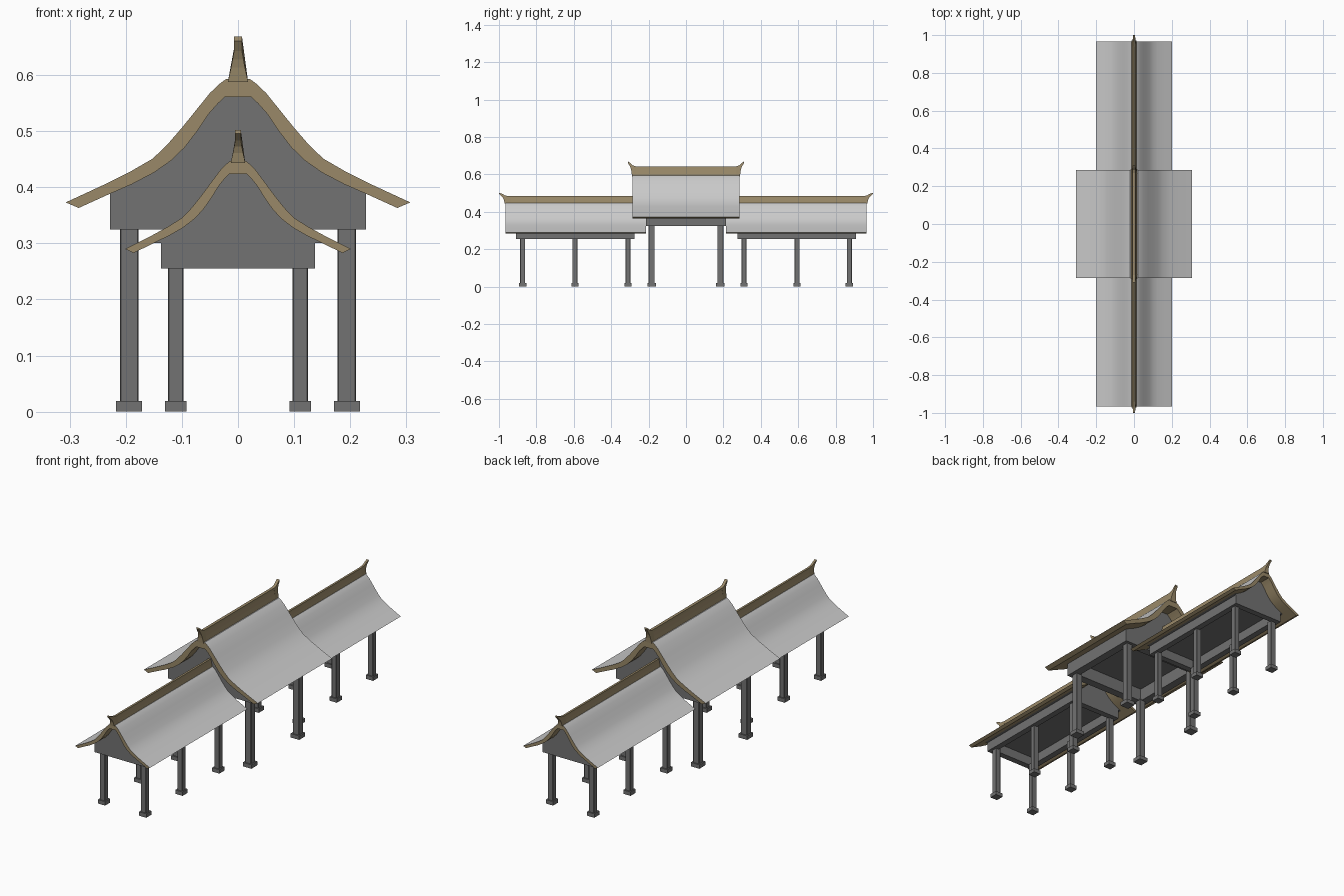
import bpy, bmesh
from mathutils import Vector

if "Cube" in bpy.data.objects:
    bpy.data.objects.remove(bpy.data.objects["Cube"])


def material(name, rgb):
    m = bpy.data.materials.new(name)
    m.diffuse_color = (*rgb, 1)
    m.use_nodes = True
    m.node_tree.nodes["Principled BSDF"].inputs["Base Color"].default_value = m.diffuse_color
    return m


DARK = material("dark_grey", (0.17, 0.17, 0.17))
BROWN = material("brown_trim", (0.32, 0.25, 0.14))
LIGHT = material("light_tile", (0.75, 0.75, 0.75))

# Half profiles of the big roof slab (x, z), ridge to eave; the wing scales them
UPPER = [(0.021, 0.595), (0.032, 0.587), (0.05, 0.57), (0.075, 0.539), (0.1, 0.508),
         (0.126, 0.478), (0.152, 0.453), (0.19, 0.431), (0.24, 0.406), (0.307, 0.375)]
LOWER = [(0.024, 0.5625), (0.036, 0.551), (0.052, 0.533), (0.072, 0.503), (0.095, 0.473),
         (0.12, 0.449), (0.15, 0.428), (0.19, 0.407), (0.229, 0.39), (0.284, 0.365)]
# Ridge cross-section and upturned horn outline, measured from the roof top
RIDGE = [(0.018, -0.005), (0.0125, 0.02), (0.009, 0.038), (0.007, 0.05)]
HORN = [(-0.02, -0.005), (-0.02, 0.049), (0, 0.055), (0.012, 0.067), (0.023, 0.076),
        (0.0245, 0.068), (0.014, 0.05), (0.008, 0.035), (0.005, 0.02), (0.003, -0.005)]


def finish(bm, name, mats, smooth=False):
    bmesh.ops.recalc_face_normals(bm, faces=bm.faces[:])
    me = bpy.data.meshes.new(name)
    bm.to_mesh(me)
    bm.free()
    for m in mats:
        me.materials.append(m)
    ob = bpy.data.objects.new(name, me)
    bpy.context.collection.objects.link(ob)
    if smooth:
        bpy.ops.object.select_all(action='DESELECT')
        ob.select_set(True)
        bpy.context.view_layer.objects.active = ob
        bpy.ops.object.shade_smooth_by_angle(angle=0.6)
    return ob


def loft(name, pts, other, mats, top_count=0):
    """Join two matching outlines; the first top_count side faces get material 1."""
    bm = bmesh.new()
    a = [bm.verts.new(p) for p in pts]
    b = [bm.verts.new(p) for p in other]
    bm.faces.new(a)
    bm.faces.new(b[::-1])
    n = len(pts)
    for i in range(n):
        j = (i + 1) % n
        f = bm.faces.new((a[i], b[i], b[j], a[j]))
        if i < top_count:
            f.material_index = 1
    return finish(bm, name, mats, top_count > 0)


def along_y(name, section, y0, y1, mats, top_count=0):
    return loft(name, [(x, y0, z) for x, z in section], [(x, y1, z) for x, z in section],
                mats, top_count)


def box(name, lo, hi, mat, bevel=0.0):
    bm = bmesh.new()
    bmesh.ops.create_cube(bm, size=1)
    for v in bm.verts:
        v.co = [l + (c + 0.5) * (h - l) for l, h, c in zip(lo, hi, v.co)]
    if bevel:
        edges = [e for e in bm.edges if abs(e.verts[0].co.z - e.verts[1].co.z) > 0.01]
        bmesh.ops.bevel(bm, geom=edges, offset=bevel, segments=1, affect='EDGES')
    return finish(bm, name, [mat])


def frame(name, bx, y0, y1, z0, z1, t):
    """Open rectangular ring of beams."""
    bm = bmesh.new()
    rings = []
    for d, z in ((0, z0), (0, z1), (t, z1), (t, z0)):
        rings.append([bm.verts.new(p) for p in (
            (-bx + d, y0 + d, z), (bx - d, y0 + d, z), (bx - d, y1 - d, z), (-bx + d, y1 - d, z))])
    for k in range(4):
        r, q = rings[k], rings[(k + 1) % 4]
        for i in range(4):
            j = (i + 1) % 4
            bm.faces.new((r[i], r[j], q[j], q[i]))
    return finish(bm, name, [DARK])


def symmetric(half):
    """Mirror a half profile into a left-to-right line."""
    return [(-x, z) for x, z in reversed(half)] + list(half)


def ridge_width(z):
    """Half width of the ridge section at height z."""
    for (xa, za), (xb, zb) in zip(RIDGE, RIDGE[1:]):
        if z <= zb:
            return xa + (xb - xa) * (z - za) / (zb - za)
    return RIDGE[-1][0]


def roof(tag, y0, y1, ends, gable, beam, sx, sz, top, hy, hz):
    def fit(half):
        return [(x * sx, top - sz * (0.595 - z)) for x, z in half]
    up, low = fit(UPPER), fit(LOWER)
    # Slab with a tiled top surface
    line = symmetric(up)
    along_y(tag + "_roof", line + symmetric(low)[::-1], y0, y1, [BROWN, LIGHT], len(line) - 1)
    # Solid gable filling under the slab, flat below as a ceiling
    along_y(tag + "_gable", symmetric(low[:-1]), *gable, [DARK])
    # Beam frame carrying the gable
    bx, bz0, bz1, t = beam
    frame(tag + "_beam_frame", bx, *gable, bz0, bz1, t)
    # Ridge bar
    section = symmetric([(x * hz, top + z * hz) for x, z in RIDGE][::-1])
    along_y(tag + "_ridge", section, y0, y1, [BROWN])
    # Upturned horns at the open ends, flaring like the ridge
    for s in ends:
        y_end = y1 if s > 0 else y0
        sides = [[(m * hz * ridge_width(z), y_end + s * y * hy, top + z * hz) for y, z in HORN]
                 for m in (-1, 1)]
        loft(tag + "_ridge_horn", *sides, [BROWN])


def column(tag, x, y, r, base, base_h, height):
    box(tag + "_column", (x - r, y - r, 0.005), (x + r, y + r, height), DARK, r * 0.12)
    box(tag + "_column_base", (x - base, y - base, 0), (x + base, y + base, base_h), DARK)


# Central pavilion
roof("centre", -0.286, 0.286, (-1, 1), (-0.215, 0.215), (0.228, 0.325, 0.388, 0.04),
     1, 1, 0.593, 1, 1)
for sx in (-1, 1):
    for sy in (-1, 1):
        column("centre", sx * 0.194, sy * 0.184, 0.0165, 0.023, 0.019, 0.33)

# Front and back wings
for s, tag in ((-1, "front_wing"), (1, "back_wing")):
    y0, y1 = sorted((s * 0.215, s * 0.966))
    roof(tag, y0, y1, (s,), sorted((s * 0.275, s * 0.909)), (0.137, 0.255, 0.302, 0.03),
         0.655, 0.714, 0.447, 1.39, 0.72)
    for sx in (-1, 1):
        for y in (0.31, 0.594, 0.873):
            column(tag, sx * 0.111, s * y, 0.0135, 0.0195, 0.019, 0.26)
